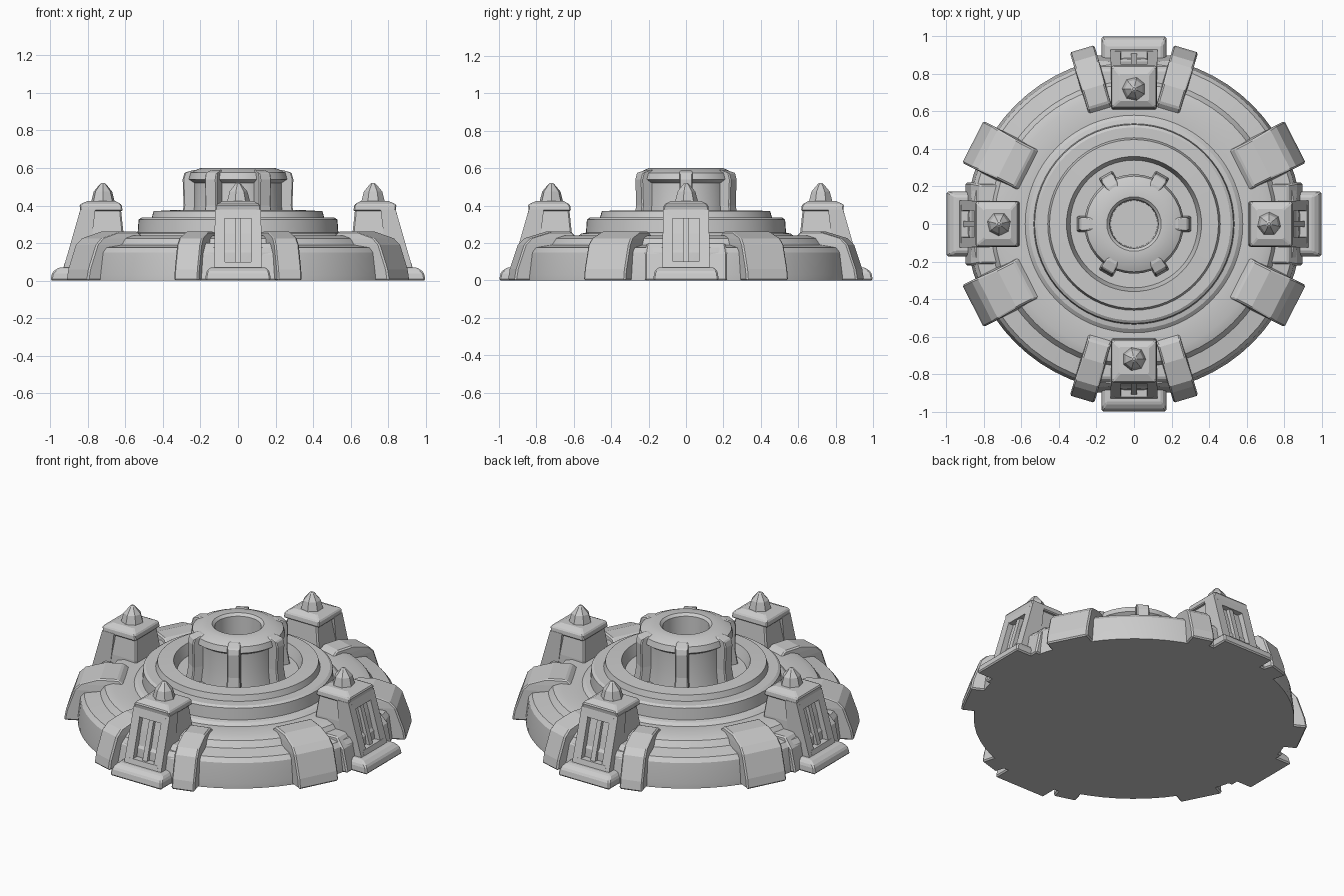
import bpy, bmesh, math
from mathutils import Matrix, Vector

if "Cube" in bpy.data.objects:
    bpy.data.objects.remove(bpy.data.objects["Cube"])

grey = bpy.data.materials.new("stone_grey")
grey.diffuse_color = (0.6, 0.6, 0.6, 1)
grey.use_nodes = True
grey.node_tree.nodes["Principled BSDF"].inputs["Base Color"].default_value = grey.diffuse_color


def finish(name, bm, bevel=0.0, smooth=False):
    bmesh.ops.recalc_face_normals(bm, faces=bm.faces)
    me = bpy.data.meshes.new(name)
    bm.to_mesh(me)
    bm.free()
    me.materials.append(grey)
    ob = bpy.data.objects.new(name, me)
    bpy.context.collection.objects.link(ob)
    if bevel:
        m = ob.modifiers.new("soft_edges", 'BEVEL')
        m.width = bevel
        m.segments = 1
        m.limit_method = 'ANGLE'
    if smooth:
        bpy.ops.object.select_all(action='DESELECT')
        ob.select_set(True)
        bpy.context.view_layer.objects.active = ob
        bpy.ops.object.shade_smooth_by_angle(angle=math.radians(25))
    return ob


def lathe(name, profile, n):
    """Spin an (r, z) profile; r = 0 at an end closes with a fan."""
    bm = bmesh.new()
    rings = []
    for r, z in profile:
        if r == 0:
            rings.append([bm.verts.new((0, 0, z))] * n)
        else:
            rings.append([bm.verts.new((r * math.cos(2 * math.pi * i / n),
                                        r * math.sin(2 * math.pi * i / n), z)) for i in range(n)])
    for a, b in zip(rings, rings[1:]):
        for i in range(n):
            j = (i + 1) % n
            loop = list(dict.fromkeys((a[i], a[j], b[j], b[i])))
            bm.faces.new(loop)
    return finish(name, bm, smooth=True)


def stack(bm, levels, deg, side=0.0):
    """Loft of rectangles (z, inner r, outer r, half width), turned to deg."""
    rot = Matrix.Rotation(math.radians(deg), 3, 'Z')
    rows = [[bm.verts.new(rot @ Vector(p)) for p in
             ((a, side - w, z), (b, side - w, z), (b, side + w, z), (a, side + w, z))]
            for z, a, b, w in levels]
    bm.faces.new(rows[0])
    bm.faces.new(rows[-1])
    for lo, hi in zip(rows, rows[1:]):
        for i in range(4):
            j = (i + 1) % 4
            bm.faces.new((lo[i], lo[j], hi[j], hi[i]))


# Stepped round platform with a trench around the hub
lathe("platform", [(0, 0), (0.895, 0), (0.895, 0.03), (0.88, 0.15), (0.86, 0.175), (0.77, 0.19),
                   (0.745, 0.225), (0.70, 0.24), (0.58, 0.235), (0.56, 0.25), (0.535, 0.255),
                   (0.53, 0.325), (0.515, 0.335), (0.46, 0.335), (0.45, 0.37), (0.36, 0.375),
                   (0.34, 0.31), (0, 0.31)], 64)

# Hollow central hub
lathe("hub", [(0.25, 0.30), (0.235, 0.40), (0.235, 0.52), (0.265, 0.54), (0.255, 0.575),
              (0.20, 0.60), (0.145, 0.60), (0.13, 0.585), (0.125, 0.40), (0, 0.40)], 36)

# Six ribs around the hub
for k in range(6):
    bm = bmesh.new()
    stack(bm, [(0.30, 0.20, 0.305, 0.042), (0.40, 0.20, 0.29, 0.036),
               (0.54, 0.20, 0.295, 0.036), (0.575, 0.20, 0.285, 0.036), (0.59, 0.20, 0.235, 0.03)], k * 60)
    finish("hub_rib", bm, 0.006)

for deg in (0, 90, 180, 270):
    # Tapered tower core, set back behind its window frame
    bm = bmesh.new()
    stack(bm, [(0.05, 0.62, 0.895, 0.13), (0.25, 0.61, 0.845, 0.12), (0.39, 0.625, 0.80, 0.10)], deg)
    finish("tower_core", bm, 0.008)

    # Frame posts, middle bar, sill and lintel
    bm = bmesh.new()
    for side, w, out in ((-0.098, 0.028, 0), (0.098, 0.028, 0), (0, 0.016, -0.012)):
        stack(bm, [(0.05, 0.80, 0.935 + out, w), (0.38, 0.76, 0.84 + out, w * 0.9)], deg, side)
    stack(bm, [(0.33, 0.76, 0.854, 0.10), (0.39, 0.76, 0.838, 0.098)], deg)
    stack(bm, [(0.05, 0.80, 0.936, 0.10), (0.10, 0.80, 0.922, 0.10)], deg)
    finish("tower_frame", bm)

    # Roof slab with sloped top
    bm = bmesh.new()
    stack(bm, [(0.37, 0.615, 0.84, 0.122), (0.405, 0.62, 0.845, 0.118),
               (0.425, 0.655, 0.80, 0.08)], deg)
    finish("tower_roof", bm, 0.006)

    # Pointed finial
    bm = bmesh.new()
    at = Matrix.Rotation(math.radians(deg), 4, 'Z')
    for z, h, r1, r2 in ((0.445, 0.06, 0.066, 0.05), (0.495, 0.04, 0.05, 0.016), (0.518, 0.006, 0.016, 0.008)):
        bmesh.ops.create_cone(bm, cap_ends=True, segments=7, radius1=r1, radius2=r2, depth=h,
                              matrix=at @ Matrix.Translation((0.72, 0, z)))
    finish("tower_finial", bm)

    # Foot plate
    bm = bmesh.new()
    stack(bm, [(0, 0.80, 1.0, 0.175), (0.045, 0.80, 0.99, 0.17), (0.07, 0.80, 0.955, 0.15)], deg)
    finish("tower_foot", bm, 0.008)

    # Buttress pair: broad beside the left and right towers, narrow front and back
    off, w, out = (27, 0.125, 0.0) if deg % 180 == 0 else (16.5, 0.068, 0.01)
    for s in (-1, 1):
        bm = bmesh.new()
        stack(bm, [(0, 0.62, 0.965 + out, w), (0.06, 0.62, 0.955 + out, w),
                   (0.19, 0.62, 0.91 + out, w), (0.225, 0.62, 0.875 + out, w * 0.97),
                   (0.262, 0.66, 0.76, w * 0.92)], deg + s * off)
        finish("buttress", bm, 0.008)
        # Low wall linking the tower to its buttress
        bm = bmesh.new()
        stack(bm, [(0, 0.66, 0.90, 0.06), (0.14, 0.66, 0.87, 0.06), (0.20, 0.66, 0.82, 0.05)],
              deg, s * 0.16)
        finish("link_wall", bm, 0.008)
